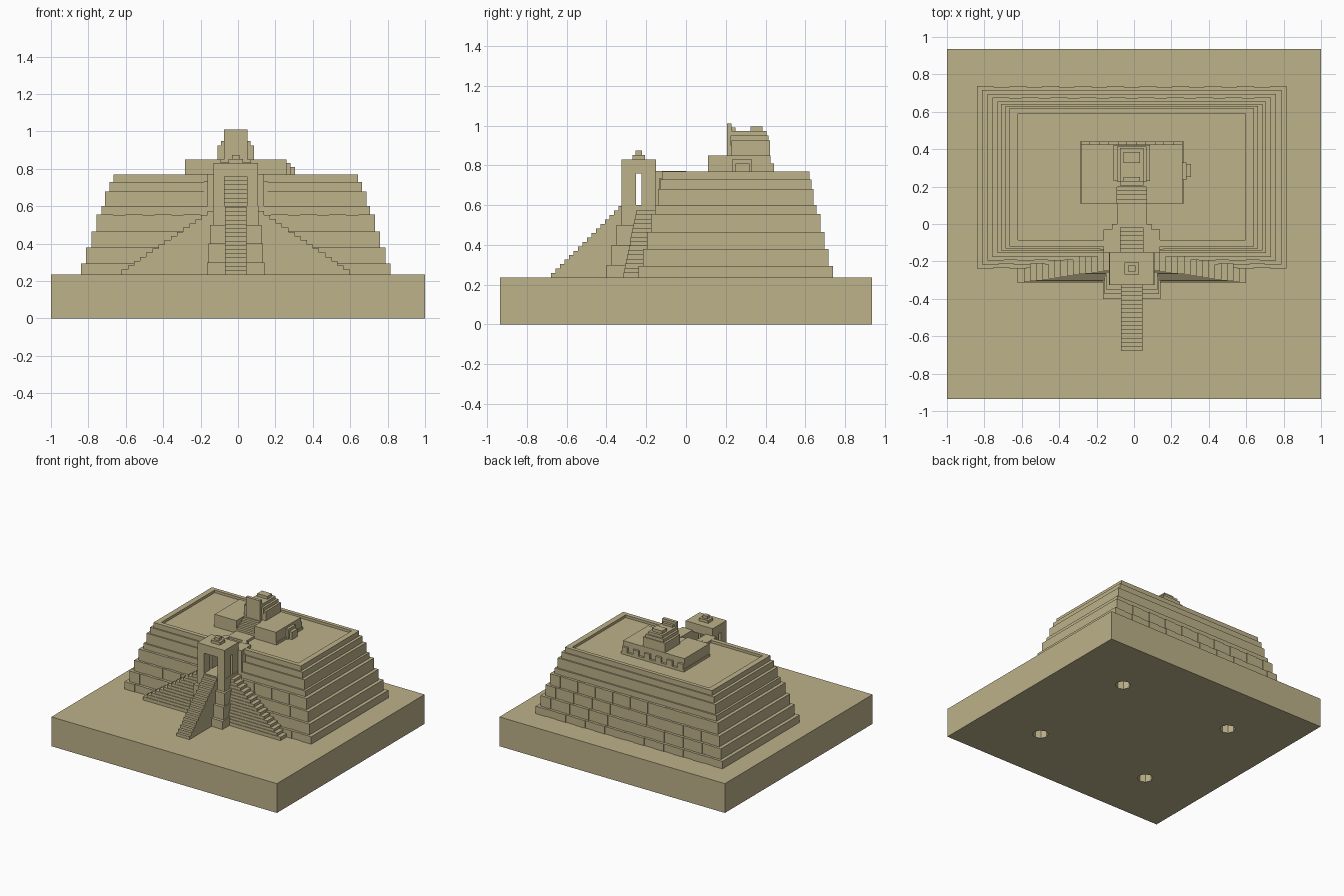
import bpy, bmesh
from mathutils import Matrix

cube = bpy.data.objects.get("Cube")
if cube:
    bpy.data.objects.remove(cube)

STONE = (0.51, 0.445, 0.255, 1)
stone = bpy.data.materials.new("sandstone")
stone.use_nodes = True
stone.diffuse_color = STONE
bsdf = stone.node_tree.nodes["Principled BSDF"]
bsdf.inputs["Base Color"].default_value = STONE
bsdf.inputs["Roughness"].default_value = 0.9

CX, CY = -0.012, 0.25     # middle of the building
GROUND = 0.235            # top of the plinth


def part(name, boxes):
    """One object made of axis-aligned boxes (x0, x1, y0, y1, z0, z1)."""
    bm = bmesh.new()
    for x0, x1, y0, y1, z0, z1 in boxes:
        size = Matrix.Diagonal((x1 - x0, y1 - y0, z1 - z0, 1))
        place = Matrix.Translation(((x0 + x1) / 2, (y0 + y1) / 2, (z0 + z1) / 2))
        bmesh.ops.create_cube(bm, size=1, matrix=place @ size)
    mesh = bpy.data.meshes.new(name)
    bm.to_mesh(mesh)
    bm.free()
    mesh.materials.append(stone)
    obj = bpy.data.objects.new(name, mesh)
    bpy.context.collection.objects.link(obj)
    return obj


def mid(half, y0, y1, z0, z1):
    """Box centred on the building's axis."""
    return (CX - half, CX + half, y0, y1, z0, z1)


def pair(inner, outer, y0, y1, z0, z1):
    """Two boxes mirrored about the building's axis."""
    return [(CX + inner, CX + outer, y0, y1, z0, z1),
            (CX - outer, CX - inner, y0, y1, z0, z1)]


def lerp(a, b, t):
    return a + (b - a) * t


def spread(half, count):
    return [lerp(-half, half, i / (count - 1)) for i in range(count)]


# Plinth with four round sockets underneath
plinth = part("plinth", [(-1, 1, -0.935, 0.935, 0, GROUND)])
bm = bmesh.new()
for sx in (-1, 1):
    for sy in (-1, 1):
        bmesh.ops.create_cone(bm, cap_ends=True, segments=8, radius1=0.058, radius2=0.058,
                              depth=0.2, matrix=Matrix.Translation((sx * 0.5, sy * 0.47, 0)))
cutter_mesh = bpy.data.meshes.new("socket_cutter")
bm.to_mesh(cutter_mesh)
bm.free()
cutter_mesh.materials.append(stone)
cutter = bpy.data.objects.new("socket_cutter", cutter_mesh)
bpy.context.collection.objects.link(cutter)
cutter.hide_render = True
cut = plinth.modifiers.new("sockets", 'BOOLEAN')
cut.operation = 'DIFFERENCE'
cut.solver = 'EXACT'
cut.object = cutter
bpy.context.view_layer.objects.active = plinth
bpy.ops.object.modifier_apply(modifier=cut.name)
bpy.data.objects.remove(cutter)

# Lower walls: stepped tiers with taller buttresses running through them
TIERS = [(0.295, 0.828, 0.488), (0.38, 0.80, 0.467), (0.465, 0.772, 0.446), (0.555, 0.745, 0.427)]
INSET, DROP, W = 0.022, 0.038, 0.045
walls, buttresses = [], []
for top, hx, hy in TIERS:
    walls.append(mid(hx - INSET, CY - hy + INSET, CY + hy - INSET, GROUND - 0.02, top - DROP))
    for x in spread(hx - W, 10):
        buttresses.append((CX + x - W, CX + x + W, CY - hy, CY + hy, GROUND - 0.01, top))
    for y in spread(hy - W, 7):
        buttresses.append(mid(hx, CY + y - W * 0.9, CY + y + W * 0.9, GROUND - 0.01, top - 0.001))
part("lower_walls", walls)
part("buttresses", buttresses)

# Upper plain bands, split around the entrance stair
TRENCH, TRENCH_END, FLOOR = 0.06, 0.0, 0.75
BANDS = [(0.60, 0.718, 0.405), (0.68, 0.70, 0.392), (0.73, 0.676, 0.381)]
bands = [mid(BANDS[0][1], CY - BANDS[0][2], CY + BANDS[0][2], 0.5, 0.6)]
for (z0, _, _), (z1, hx, hy) in zip(BANDS, BANDS[1:] + [(FLOOR, 0.653, 0.37)]):
    bands += pair(TRENCH, hx, CY - hy, CY + hy, z0, z1)
    bands.append(mid(TRENCH, TRENCH_END, CY + hy, z0, z1))
part("upper_walls", bands)

# Parapet around the terrace
HX, HY, RIM, TOP = 0.653, 0.37, 0.045, 0.77
part("parapet",
     pair(HX - RIM, HX, CY - HY, CY + HY, FLOOR, TOP)
     + pair(TRENCH, HX - RIM, CY - HY, CY - HY + 0.035, FLOOR, TOP)
     + [mid(HX - RIM, CY + HY - 0.03, CY + HY, FLOOR, TOP)])

# Gate podium
podium = [mid(half, front, -0.05, GROUND - 0.01, top) for half, front, top in
          [(0.155, -0.40, 0.3), (0.145, -0.375, 0.4), (0.137, -0.35, 0.5), (0.122, -0.325, 0.6)]]
part("gate_podium", podium)

# Main stair in front, side stairs along the wall, stair behind the gate
N = 16
part("main_stair", [mid(0.058, lerp(-0.68, -0.34, i / (N - 1)), -0.3, GROUND - 0.01,
                        lerp(0.258, 0.595, i / (N - 1))) for i in range(N)])
N = 15
part("side_stairs", [mid(lerp(0.61, 0.15, i / (N - 1)), lerp(-0.315, -0.25, i / (N - 1)), -0.1,
                         GROUND - 0.01, lerp(0.262, 0.575, i / (N - 1))) for i in range(N)])
N = 7
part("inner_stair", [mid(TRENCH, lerp(-0.155, -0.02, i / (N - 1)), TRENCH_END, 0.59,
                         lerp(0.62, 0.765, i / (N - 1))) for i in range(N)])
part("stair_cheeks", pair(TRENCH, 0.15, -0.155, -0.03, 0.56, TOP + 0.001)
     + pair(TRENCH, 0.17, -0.135, -0.05, 0.56, 0.735)
     + pair(TRENCH, 0.105, -0.04, 0.0, 0.7, TOP + 0.002))

# Gate house: four piers, door lintels, roof and knob
part("gate_house",
     pair(TRENCH, 0.12, -0.325, -0.252, 0.595, 0.76)
     + pair(TRENCH, 0.12, -0.225, -0.15, 0.595, 0.76)
     + [mid(0.12, -0.325, -0.15, 0.76, 0.83),
        mid(0.04, -0.27, -0.205, 0.83, 0.852),
        mid(0.02, -0.255, -0.222, 0.852, 0.875)])

# Path across the terrace
part("terrace_path", [mid(0.08, 0.0, 0.12, 0.74, 0.769)])

# Shrine platform with a stair cut into its front
SH, Y0, Y1 = 0.26, 0.11, 0.425
platform = pair(0.08, SH + 0.012, Y0, Y1, 0.74, 0.85)
platform.append(mid(0.08, 0.215, Y1, 0.74, 0.85))
platform += [mid(0.08, Y0 + 0.022 * i, 0.22, 0.74, 0.785 + 0.016 * i) for i in range(5)]
platform.append(mid(SH + 0.018, Y0, Y1 + 0.017, 0.74, 0.77))
platform += [(CX + x - 0.024, CX + x + 0.024, Y1 - 0.01, Y1 + 0.017, 0.74, 0.81)
             for x in spread(SH - 0.012, 6)]
part("shrine_platform", platform)
part("platform_side_steps", [
    (0.24, 0.28, 0.235, 0.33, 0.74, 0.832),
    (0.27, 0.305, 0.25, 0.32, 0.74, 0.81)])

# Shrine with a tall front slab and stepped roof
part("shrine", [
    mid(0.098, 0.23, 0.422, 0.84, 0.925),
    mid(0.08, 0.225, 0.415, 0.9, 0.95),
    mid(0.062, 0.22, 0.405, 0.93, 0.972),
    mid(0.062, 0.205, 0.23, 0.84, 1.01),
    mid(0.045, 0.23, 0.25, 0.95, 0.99),
    mid(0.045, 0.325, 0.385, 0.95, 0.995)])
